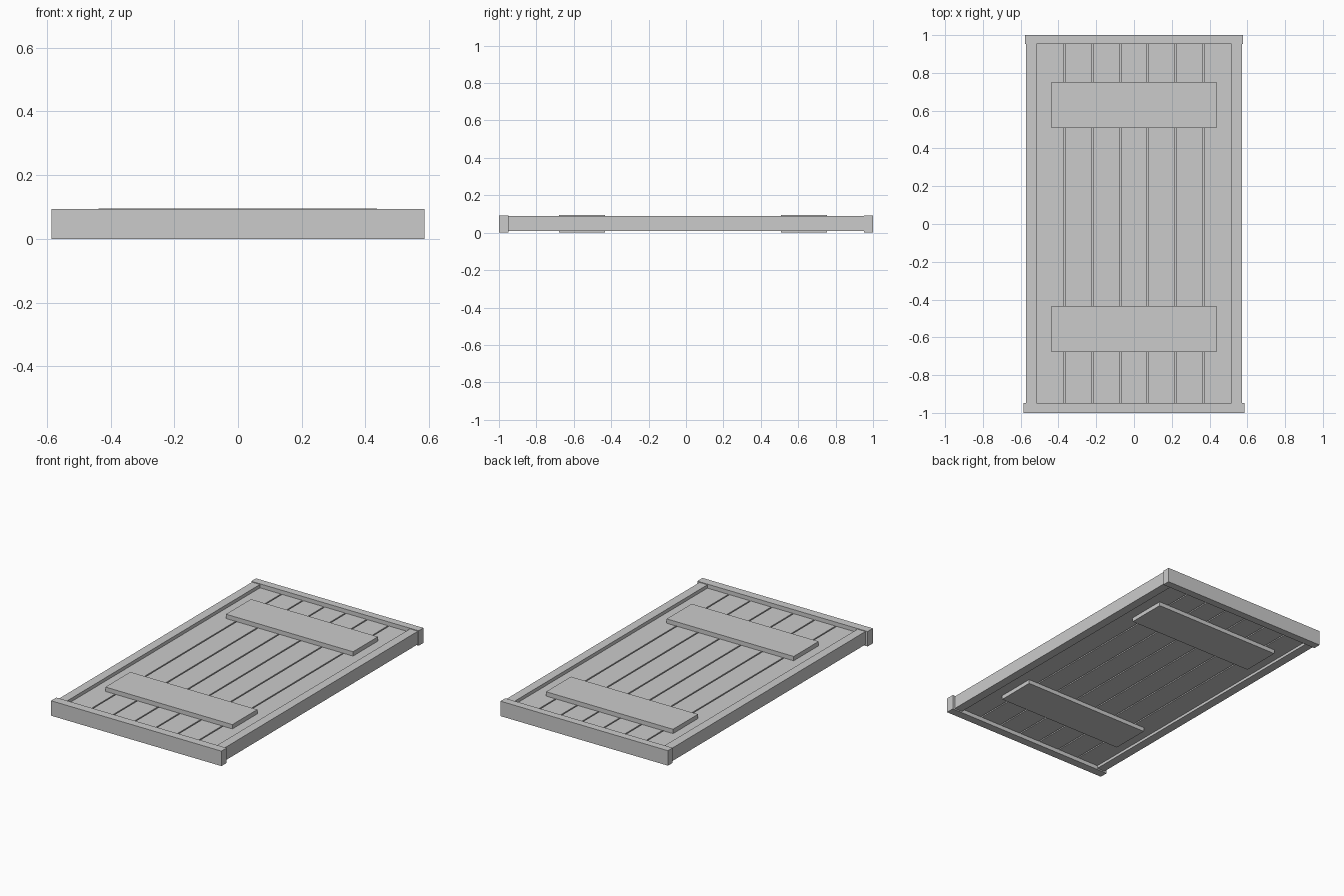
import bpy
import bmesh
from mathutils import Matrix, Vector

if "Cube" in bpy.data.objects:
    bpy.data.objects.remove(bpy.data.objects["Cube"])


def box(name, x, y, z):
    """Box from (min, max) ranges along each axis."""
    lo, hi = Vector((x[0], y[0], z[0])), Vector((x[1], y[1], z[1]))
    size = hi - lo
    bm = bmesh.new()
    bmesh.ops.create_cube(bm, size=1, matrix=Matrix.Translation((lo + hi) / 2) @ Matrix.Diagonal((*size, 1)))
    mesh = bpy.data.meshes.new(name)
    bm.to_mesh(mesh)
    bm.free()
    obj = bpy.data.objects.new(name, mesh)
    bpy.context.collection.objects.link(obj)
    return obj


INNER_X = 0.516          # inside edge of the side rails
Y0, Y1 = -0.948, 0.953   # inside edges of the end rails

# Frame: slightly wider end rails, thinner side rails between them
box("bottom_end_rail", (-0.586, 0.586), (-1.0, Y0), (0.0, 0.093))
box("top_end_rail", (-0.576, 0.576), (Y1, 1.0), (0.0, 0.093))
for side, name in ((-1, "left_side_rail"), (1, "right_side_rail")):
    xs = sorted((side * INNER_X, side * 0.571))
    box(name, xs, (Y0, Y1), (0.008, 0.089))

# Seven planks separated by narrow grooves
COUNT, GAP = 7, 0.008
pitch = 2 * INNER_X / COUNT
for i in range(COUNT):
    left = -INNER_X + i * pitch
    a = left if i == 0 else left + GAP / 2
    b = left + pitch if i == COUNT - 1 else left + pitch - GAP / 2
    box(f"plank_{i + 1}", (a, b), (Y0, Y1), (0.025, 0.068))

# Thin core closing the bottom of the grooves
box("groove_core", (-INNER_X, INNER_X), (Y0, Y1), (0.042, 0.050))

# Cross battens on both faces
for label, ys in (("lower", (-0.678, -0.433)), ("upper", (0.508, 0.753))):
    box(f"{label}_batten_front", (-0.438, 0.436), ys, (0.068, 0.095))
    box(f"{label}_batten_back", (-0.438, 0.436), ys, (0.0, 0.025))
